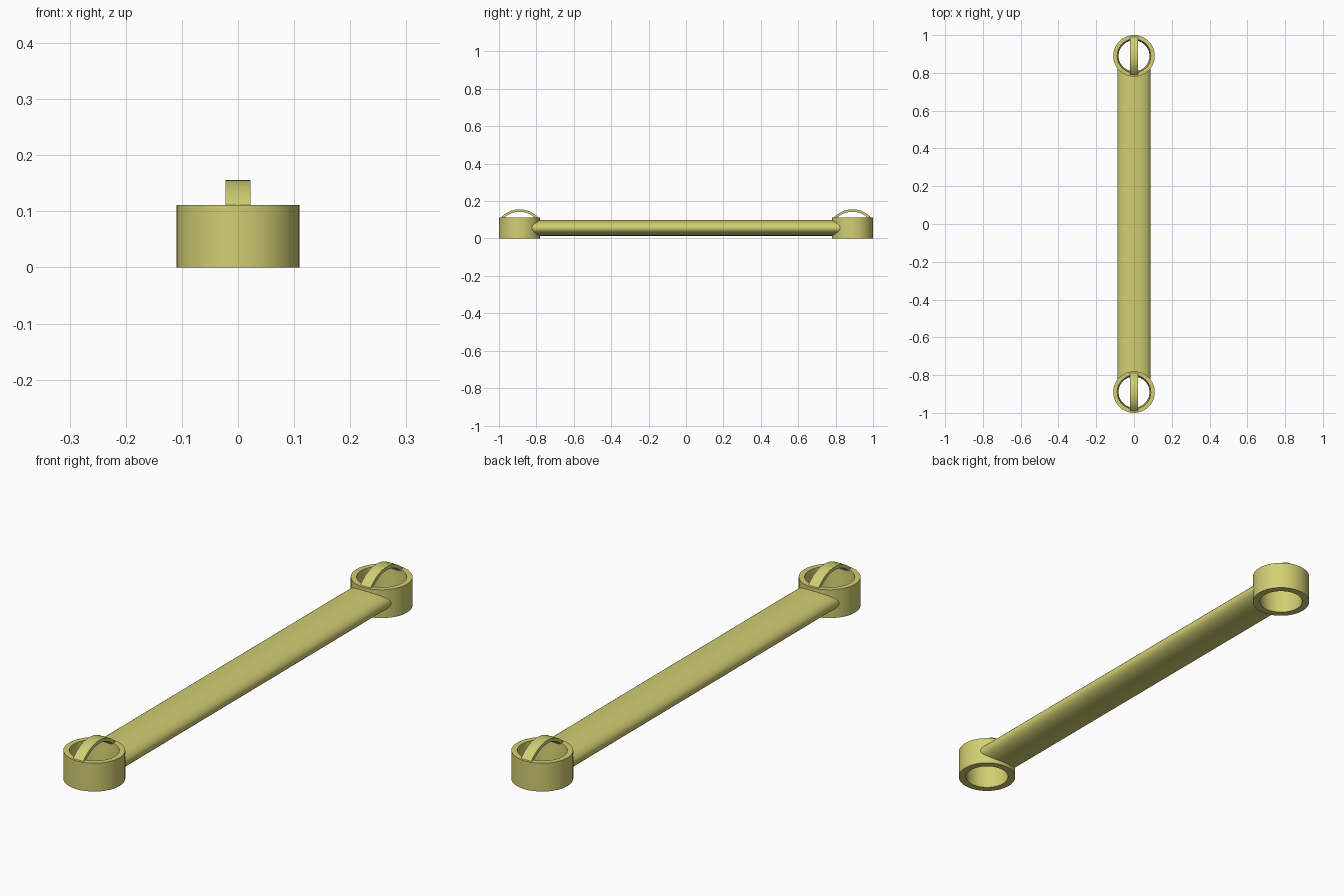
import bpy, bmesh, math

cube = bpy.data.objects.get("Cube")
if cube:
    bpy.data.objects.remove(cube, do_unlink=True)

# Single yellow-green colour
mat = bpy.data.materials.new("olive yellow")
mat.use_nodes = True
colour = (0.64, 0.62, 0.17, 1)
mat.diffuse_color = colour
mat.node_tree.nodes["Principled BSDF"].inputs["Base Color"].default_value = colour

RING_Y, OUTER, TOP_Z = 0.89, 0.11, 0.111
BAR_Z, BAR_W, BAR_H = 0.056, 0.088, 0.042


def grid_object(name, rows, close_rows=False):
    """Skin a list of closed cross-sections into a mesh object."""
    bm = bmesh.new()
    loops = [[bm.verts.new(p) for p in row] for row in rows]
    count = len(loops[0])
    pairs = list(zip(loops, loops[1:]))
    if close_rows:
        pairs.append((loops[-1], loops[0]))
    for a, b in pairs:
        for i in range(count):
            j = (i + 1) % count
            bm.faces.new((a[i], a[j], b[j], b[i]))
    if not close_rows:
        # Caps in strips, so that a curved end stays clean
        for loop in (loops[0], loops[-1]):
            for i in range(count // 2):
                strip = [loop[i], loop[i + 1], loop[-i - 1], loop[-i % count]]
                strip = list(dict.fromkeys(strip))
                if len(strip) > 2:
                    bm.faces.new(strip)
    bmesh.ops.recalc_face_normals(bm, faces=bm.faces[:])
    mesh = bpy.data.meshes.new(name)
    bm.to_mesh(mesh)
    bm.free()
    mesh.materials.append(mat)
    obj = bpy.data.objects.new(name, mesh)
    bpy.context.collection.objects.link(obj)
    bpy.ops.object.select_all(action="DESELECT")
    obj.select_set(True)
    bpy.context.view_layer.objects.active = obj
    bpy.ops.object.shade_smooth_by_angle(angle=math.radians(35))
    return obj


def end_ring(name, cy):
    # Open collar, its bore narrowing slightly to the bottom
    profile = [(OUTER, 0), (OUTER, TOP_Z), (0.089, TOP_Z), (0.082, 0)]
    rows = []
    for i in range(40):
        a = math.tau * i / 40
        rows.append([(r * math.cos(a), cy + r * math.sin(a), z) for r, z in profile])
    return grid_object(name, rows, close_rows=True)


def end_arch(name, cy):
    # Thin bowed strap across the collar
    radius, top, thick, half = 0.134, 0.156, 0.013, 0.022
    reach = math.asin(0.103 / radius)
    rows = []
    for i in range(17):
        a = reach * (i / 8 - 1)
        row = []
        for x, r in ((-half, radius), (half, radius),
                     (half, radius - thick), (-half, radius - thick)):
            row.append((x, cy + r * math.sin(a), top - radius + r * math.cos(a)))
        rows.append(row)
    return grid_object(name, rows)


# Oval bar whose ends follow the collar walls
ends = ([], [])
for i in range(48):
    a = math.tau * i / 48
    x, z = BAR_W * math.cos(a), BAR_Z + BAR_H * math.sin(a)
    y = RING_Y - math.sqrt(0.1 ** 2 - x ** 2)
    ends[0].append((x, -y, z))
    ends[1].append((x, y, z))
grid_object("bar", ends)

for label, side in (("front", -1), ("back", 1)):
    end_ring(label + "_ring", side * RING_Y)
    end_arch(label + "_arch", side * RING_Y)
